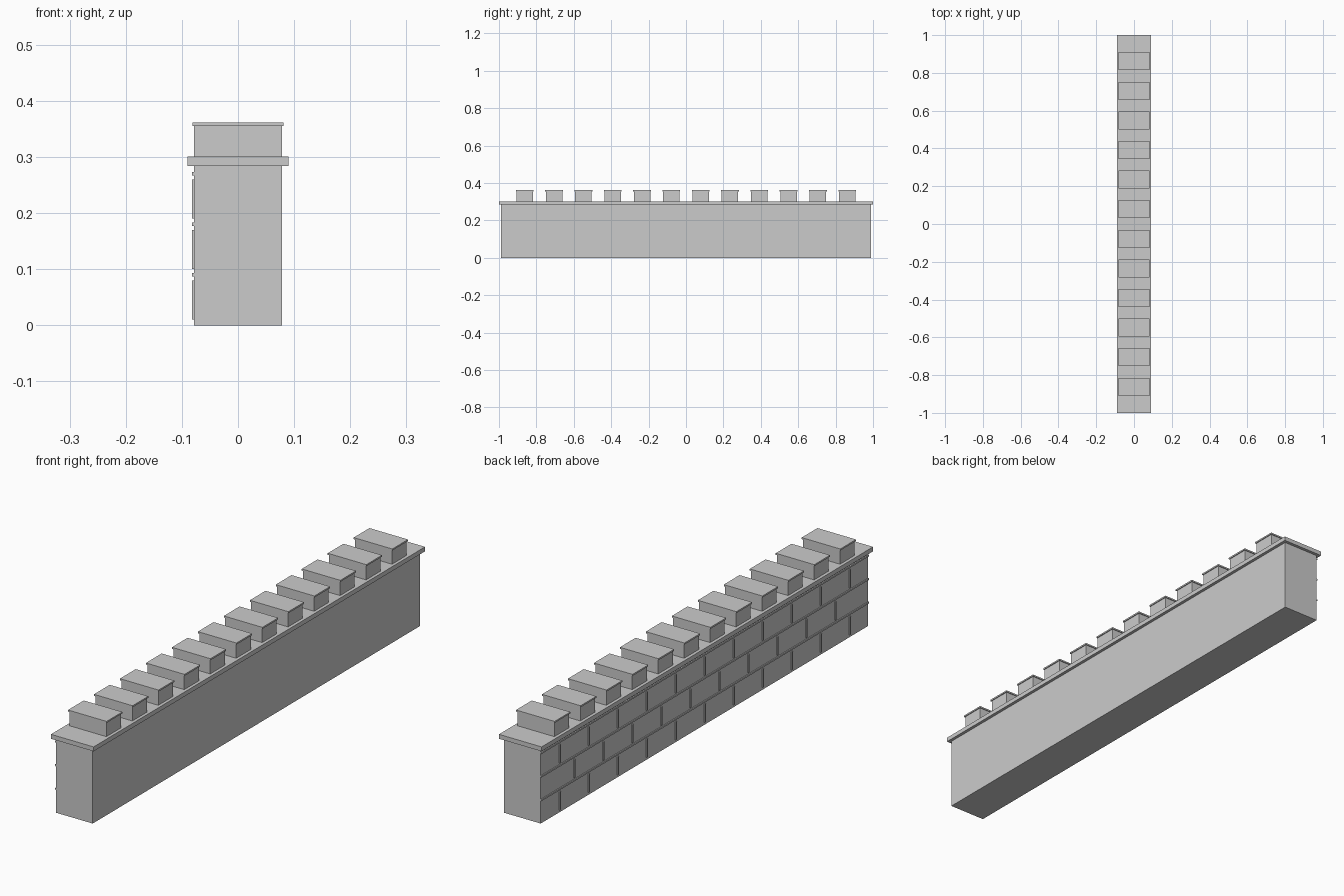
import bpy, bmesh
from mathutils import Matrix, Vector

if "Cube" in bpy.data.objects:
    bpy.data.objects.remove(bpy.data.objects["Cube"])


def boxes(name, items):
    """One mesh made of axis-aligned boxes: (centre, size)."""
    bm = bmesh.new()
    for c, s in items:
        m = Matrix.Translation(Vector(c)) @ Matrix.Diagonal((*s, 1))
        bmesh.ops.create_cube(bm, size=1, matrix=m)
    me = bpy.data.meshes.new(name)
    bm.to_mesh(me)
    bm.free()
    ob = bpy.data.objects.new(name, me)
    bpy.context.collection.objects.link(ob)
    return ob


# Wall core and overhanging walkway slab
boxes("wall_core", [((0, 0, 0.1425), (0.156, 1.976, 0.285))])
boxes("walkway_slab", [((0, 0, 0.292), (0.18, 2.0, 0.017))])

# Twelve battlements with thin caps
ys = [(i - 5.5) * 0.1567 for i in range(12)]
boxes("battlements", [((0, y, 0.3275), (0.156, 0.088, 0.056)) for y in ys])
boxes("battlement_caps", [((0, y, 0.358), (0.163, 0.095, 0.006)) for y in ys])

# Raised joint lines of the stonework on the left (-x) face
X, T = -0.0795, 0.005
boxes("bed_joints", [((X, 0, z), (T, 1.976, 0.006)) for z in (0.09, 0.18, 0.27)])

joints = []
for row, z in enumerate((0.045, 0.135, 0.225)):
    n = 10 if row % 2 else 11  # alternate rows shift by half a stone
    for i in range(n):
        joints.append(((X, (i - (n - 1) / 2) * 0.175, z), (T, 0.007, 0.07)))
boxes("upright_joints", joints)
